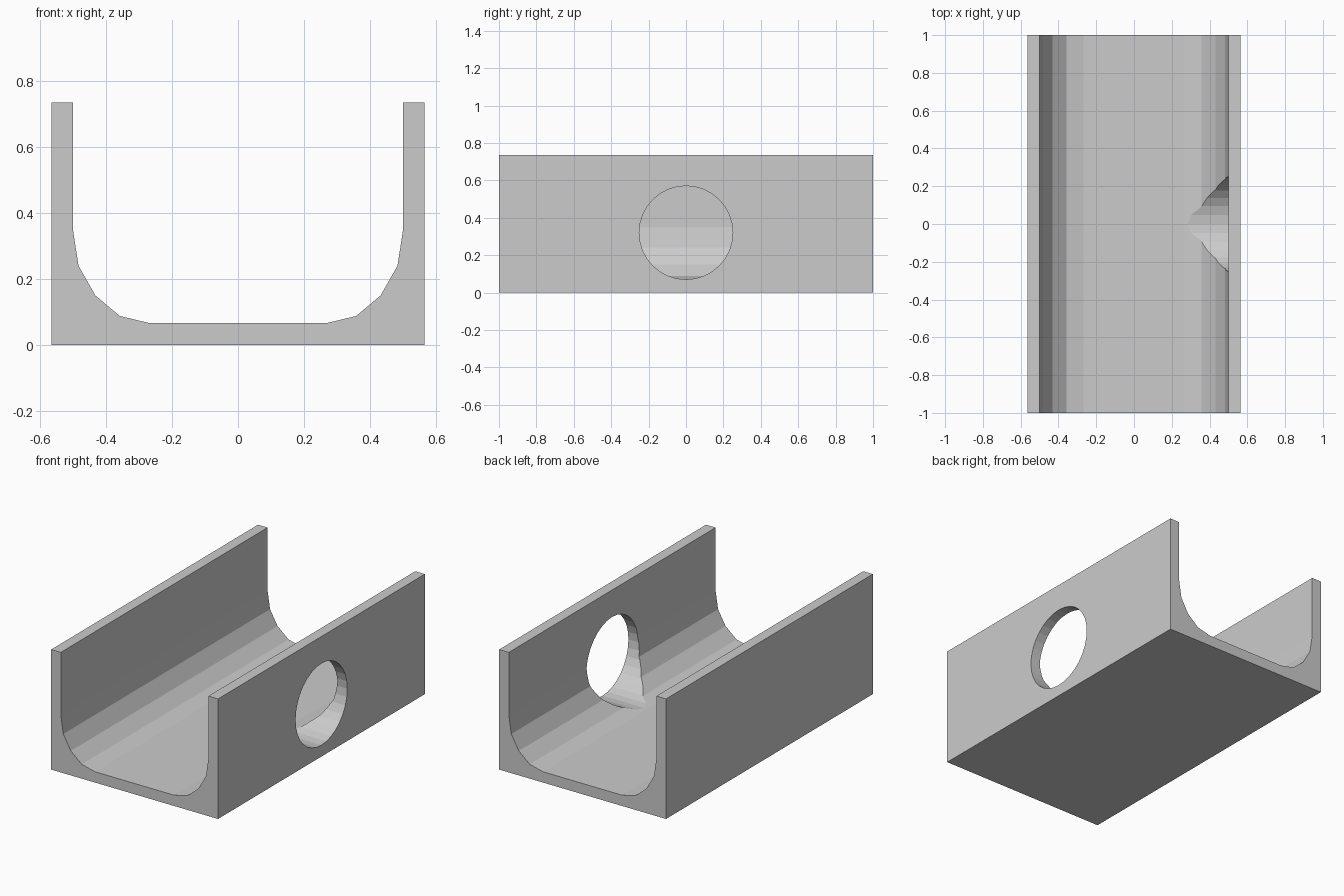
import bpy, bmesh
from math import pi

if "Cube" in bpy.data.objects:
    bpy.data.objects.remove(bpy.data.objects["Cube"])

# Channel cross-section: right half from floor centre outwards, mirrored for the left
inner = [(0.267, 0.066), (0.358, 0.088), (0.432, 0.15), (0.483, 0.24), (0.5, 0.35), (0.5, 0.735)]
right = inner + [(0.565, 0.735), (0.565, 0.0)]
profile = right + [(-x, z) for x, z in reversed(right)]

# Channel: profile extruded along y
bm = bmesh.new()
face = bm.faces.new([bm.verts.new((x, -1, z)) for x, z in profile])
ext = bmesh.ops.extrude_face_region(bm, geom=[face], use_keep_orig=True)
verts = [g for g in ext["geom"] if isinstance(g, bmesh.types.BMVert)]
bmesh.ops.translate(bm, verts=verts, vec=(0, 2, 0))
bmesh.ops.recalc_face_normals(bm, faces=bm.faces)
mesh = bpy.data.meshes.new("channel")
bm.to_mesh(mesh)
bm.free()
channel = bpy.data.objects.new("channel", mesh)
bpy.context.collection.objects.link(channel)

# Round hole through the right wall and its fillet only
bpy.ops.mesh.primitive_cylinder_add(vertices=32, radius=0.25, depth=1.0,
                                    location=(0.55, 0, 0.32), rotation=(0, pi / 2, 0))
cutter = bpy.context.object
cutter.name = "hole_cutter"
cutter.hide_render = True
cut = channel.modifiers.new("hole", "BOOLEAN")
cut.operation = "DIFFERENCE"
cut.solver = "EXACT"
cut.object = cutter

# Bake the cut and drop the helper
bpy.context.view_layer.objects.active = channel
bpy.ops.object.modifier_apply(modifier=cut.name)
bpy.data.objects.remove(cutter)
